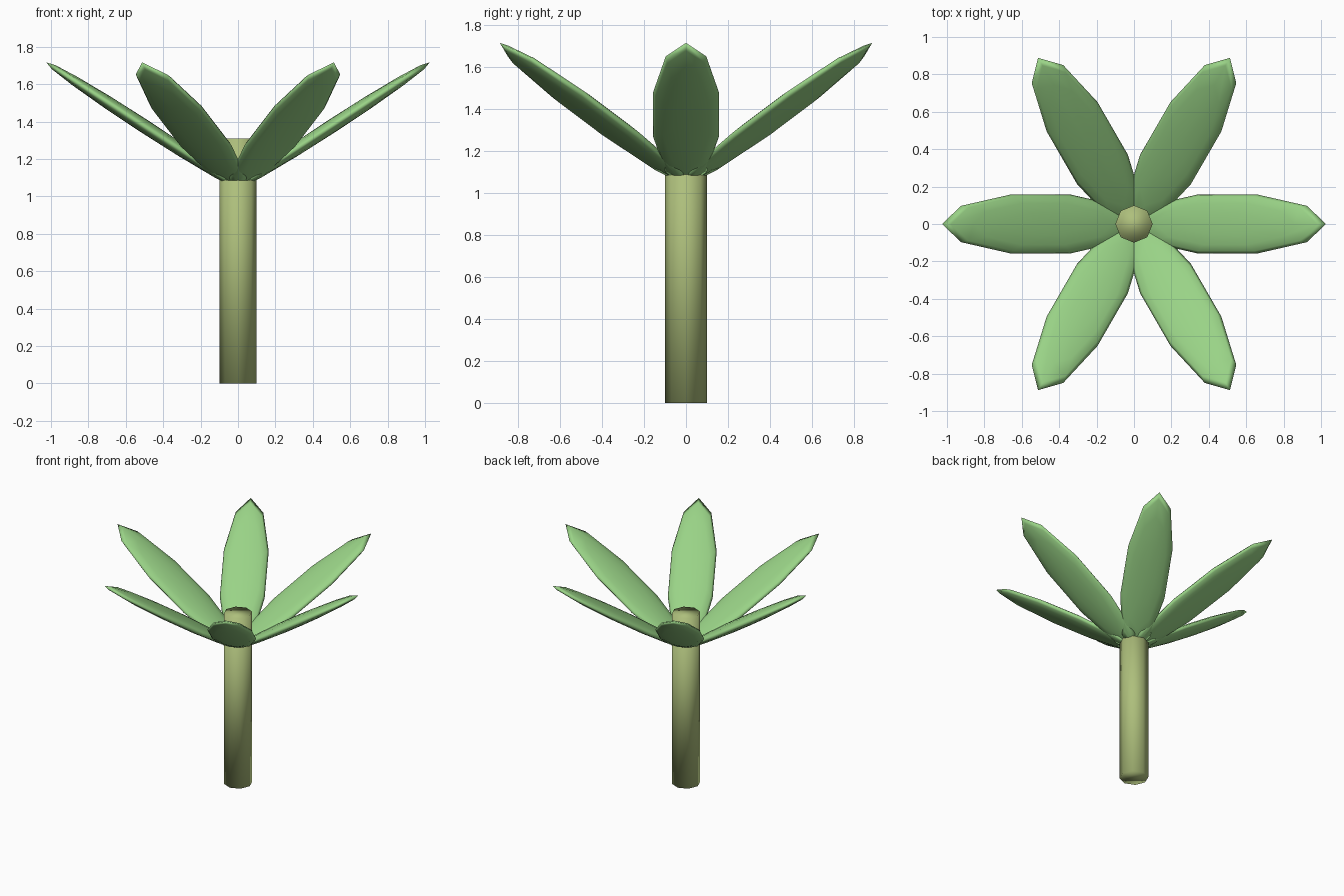
import bpy
from math import radians, atan2, cos, sin, hypot
from mathutils import Matrix

if "Cube" in bpy.data.objects:
    bpy.data.objects.remove(bpy.data.objects["Cube"])


def material(name, color):
    m = bpy.data.materials.new(name)
    m.diffuse_color = (*color, 1)
    m.use_nodes = True
    m.node_tree.nodes["Principled BSDF"].inputs["Base Color"].default_value = m.diffuse_color
    return m


stem_green = material("stem_green", (0.42, 0.52, 0.20))
leaf_green = material("leaf_green", (0.32, 0.65, 0.24))

# Stem: eight-sided smooth post
bpy.ops.mesh.primitive_cylinder_add(vertices=8, radius=0.1, depth=1.31, location=(0, 0, 0.655))
stem = bpy.context.object
stem.name = "stem"
stem.data.materials.append(stem_green)
bpy.ops.object.shade_smooth()

# Leaves: flattened ten-sided spheres, blunt edge at both ends, tilted upward
REACH, RISE, BASE_Z = 1.0, 0.65, 1.05
WIDTH, THICK = 0.165, 0.037
half_length = hypot(REACH, RISE) / 2 / cos(radians(18))
tilt = atan2(RISE, REACH)

for i in range(6):
    bpy.ops.mesh.primitive_uv_sphere_add(segments=10, ring_count=8, radius=1)
    leaf = bpy.context.object
    leaf.name = f"leaf_{i + 1}"
    leaf.data.transform(
        Matrix.Rotation(radians(60 * i), 4, 'Z')
        @ Matrix.Translation((REACH / 2, 0, BASE_Z + RISE / 2))
        @ Matrix.Rotation(-tilt, 4, 'Y')
        @ Matrix.Diagonal((half_length, WIDTH, THICK, 1))
        @ Matrix.Rotation(radians(18), 4, 'Z'))
    leaf.data.materials.append(leaf_green)
    bpy.ops.object.shade_smooth()
